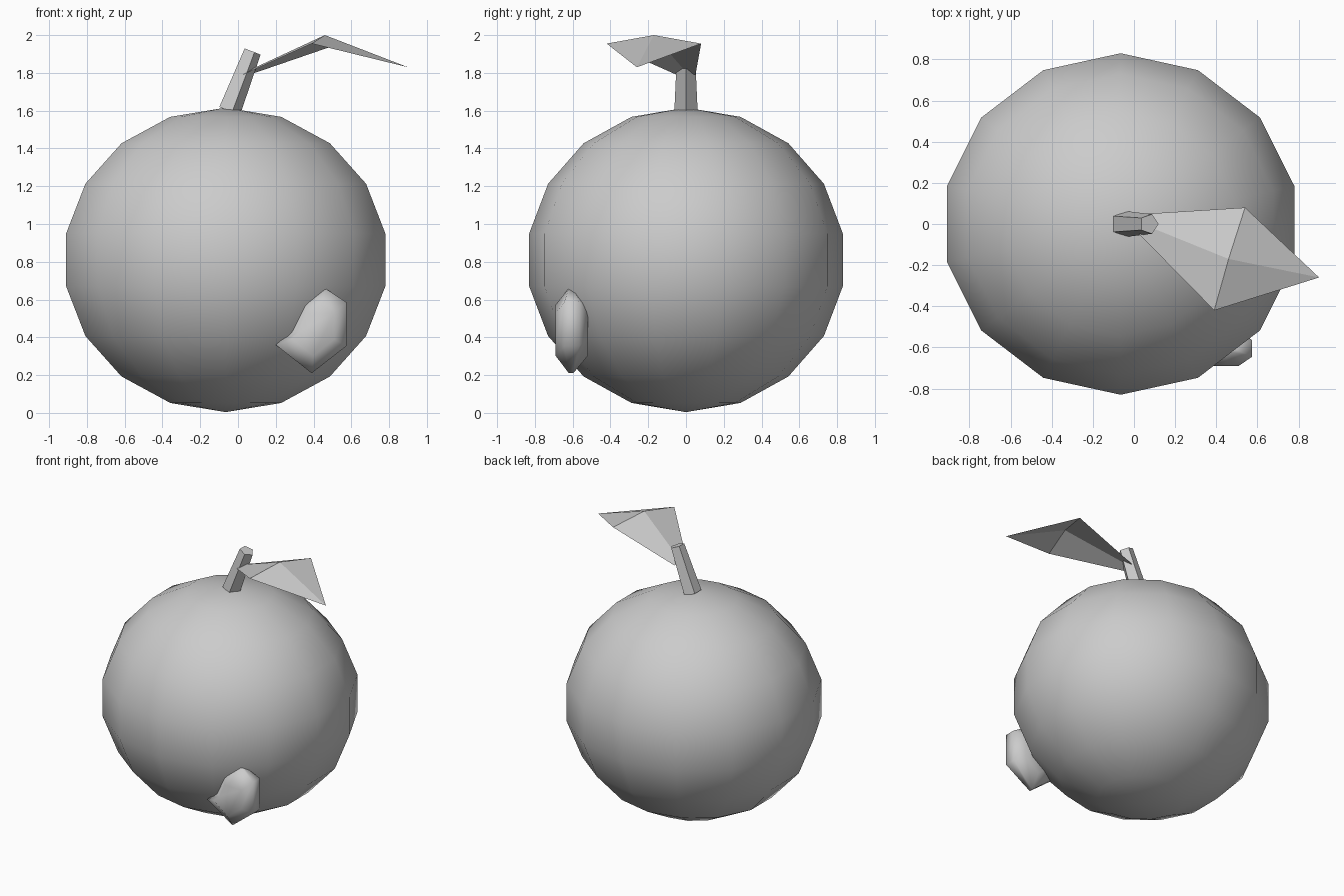
import bpy, bmesh, math
from mathutils import Vector, Matrix

if "Cube" in bpy.data.objects:
    bpy.data.objects.remove(bpy.data.objects["Cube"])

grey = bpy.data.materials.new("light grey")
grey.diffuse_color = (0.6, 0.6, 0.6, 1)
grey.use_nodes = True
grey.node_tree.nodes["Principled BSDF"].inputs["Base Color"].default_value = grey.diffuse_color


def finish(name, bm, smooth=None, closed=True):
    if closed:
        bmesh.ops.recalc_face_normals(bm, faces=bm.faces[:])
    me = bpy.data.meshes.new(name)
    bm.to_mesh(me)
    bm.free()
    me.materials.append(grey)
    ob = bpy.data.objects.new(name, me)
    bpy.context.collection.objects.link(ob)
    if smooth:
        bpy.ops.object.select_all(action='DESELECT')
        ob.select_set(True)
        bpy.context.view_layer.objects.active = ob
        bpy.ops.object.shade_smooth_by_angle(angle=math.radians(smooth))
    return ob


# fruit body: 14 x 9 sphere, with vertices on the y axis
bm = bmesh.new()
rings = []
for i in range(1, 9):
    lat = math.radians(-90 + 20 * i)
    ring = []
    for j in range(14):
        a = math.pi / 2 + j * math.tau / 14
        ring.append(bm.verts.new((-0.065 + 0.88 * math.cos(lat) * math.cos(a),
                                  0.843 * math.cos(lat) * math.sin(a),
                                  0.81 + 0.806 * math.sin(lat))))
    rings.append(ring)
south = bm.verts.new((-0.065, 0, 0.004))
north = bm.verts.new((-0.065, 0, 1.616))
for j in range(14):
    k = (j + 1) % 14
    bm.faces.new((south, rings[0][k], rings[0][j]))
    bm.faces.new((north, rings[-1][j], rings[-1][k]))
    for a, b in zip(rings, rings[1:]):
        bm.faces.new((a[j], a[k], b[k], b[j]))
finish("fruit_body", bm, 60)

# stem: tapered five-sided prism leaning to +x
bm = bmesh.new()
base, top = Vector((-0.05, 0, 1.6)), Vector((0.073, 0, 1.915))
axis = (top - base).normalized()
side = Vector((axis.z, 0, -axis.x))
ends = []
for centre, r in ((base, 0.065), (top, 0.05)):
    ends.append([bm.verts.new(centre + side * r * math.cos(t) + Vector((0, r * math.sin(t), 0)))
                 for t in (math.tau * n / 5 for n in range(5))])
for e in ends:
    bm.faces.new(e)
for j in range(5):
    k = (j + 1) % 5
    bm.faces.new((ends[0][j], ends[0][k], ends[1][k], ends[1][j]))
finish("stem", bm)

# leaf: folded sheet with a raised midrib and pointed tip
bm = bmesh.new()
base_l, base_m, base_r, mid_l, mid, mid_r, tip = [bm.verts.new(c) for c in (
    (0.06, 0.05, 1.79), (0.04, 0.0, 1.805), (0.025, -0.05, 1.79),
    (0.54, 0.08, 1.955), (0.46, -0.17, 2.0), (0.39, -0.42, 1.955),
    (0.90, -0.26, 1.83))]
for f in ((base_m, mid, mid_l, base_l), (base_r, mid_r, mid, base_m),
          (mid, tip, mid_l), (mid_r, tip, mid)):
    bm.faces.new(f)
finish("leaf", bm, closed=False)

# small rounded lump half sunk into the lower front of the fruit
outline = [(0.46, 0.66), (0.345, 0.59), (0.28, 0.43), (0.2, 0.36),
           (0.39, 0.21), (0.575, 0.355), (0.575, 0.585)]
bm = bmesh.new()
rings = []
for scale, y in ((0.6, -0.69), (1, -0.645), (1, -0.565), (0.6, -0.52)):
    ring = []
    for n, (x, z) in enumerate(outline):
        pinch = 0.3 if scale == 1 and n in (0, 4) else 1
        ring.append(bm.verts.new((0.41 + (x - 0.41) * scale, -0.61 + (y + 0.61) * pinch,
                                  0.44 + (z - 0.44) * scale)))
    rings.append(ring)
bm.faces.new(rings[0])
bm.faces.new(rings[-1])
for a, b in zip(rings, rings[1:]):
    for j in range(7):
        k = (j + 1) % 7
        bm.faces.new((a[j], a[k], b[k], b[j]))
finish("front_lump", bm, 80)
